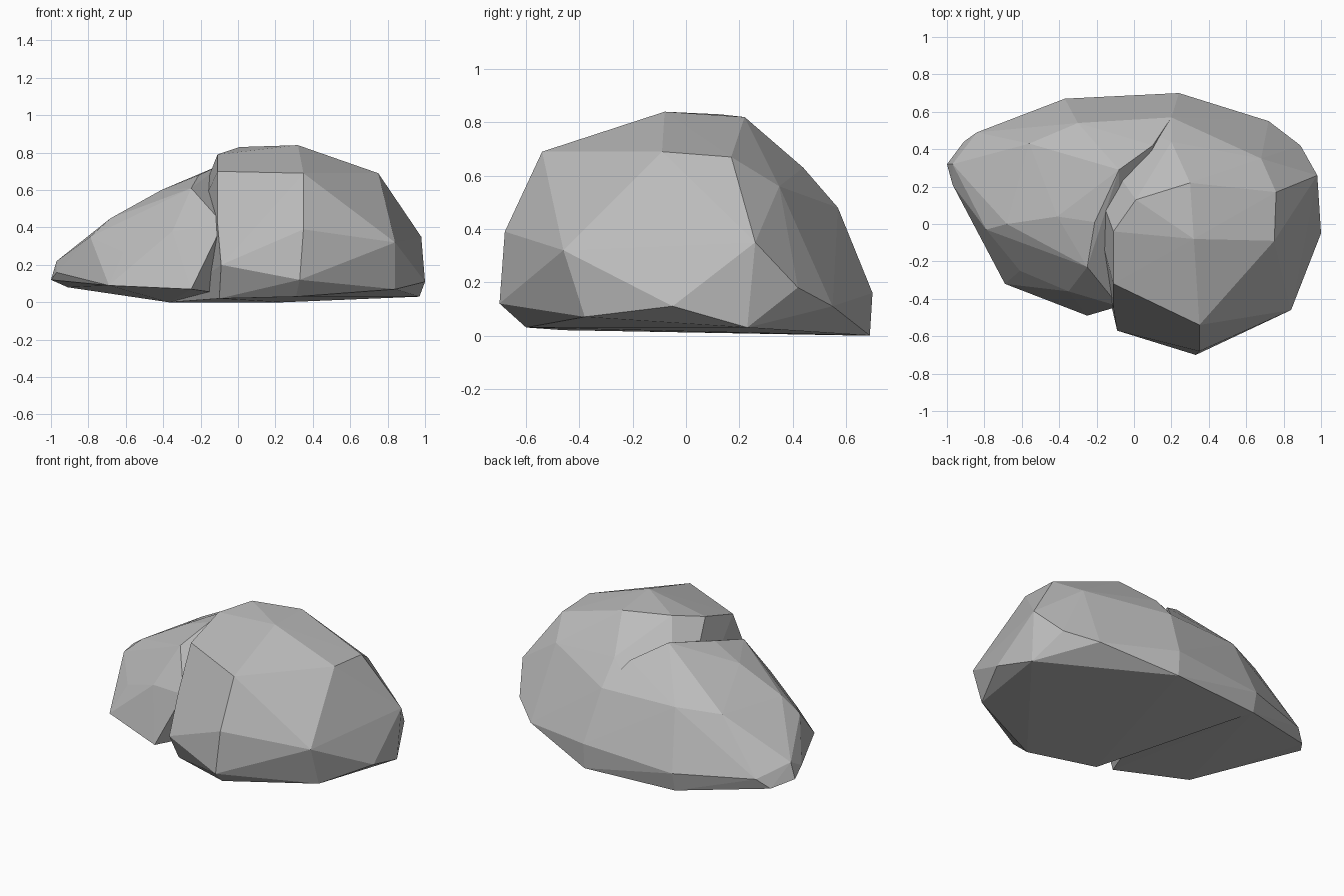
import bpy
import bmesh

if "Cube" in bpy.data.objects:
    bpy.data.objects.remove(bpy.data.objects["Cube"], do_unlink=True)

# Single stone colour
stone = bpy.data.materials.new("stone grey")
stone.use_nodes = True
stone.diffuse_color = (0.5, 0.5, 0.5, 1)
stone.node_tree.nodes["Principled BSDF"].inputs["Base Color"].default_value = stone.diffuse_color


def faceted_lump(name, corners):
    """Wrap a flat-faced convex stone around its corner points."""
    bm = bmesh.new()
    for corner in corners:
        bm.verts.new(corner)
    hull = bmesh.ops.convex_hull(bm, input=bm.verts[:])
    loose = {g for g in hull["geom_interior"] + hull["geom_unused"]
             if isinstance(g, bmesh.types.BMVert)}
    bmesh.ops.delete(bm, geom=list(loose), context="VERTS")
    bmesh.ops.recalc_face_normals(bm, faces=bm.faces[:])
    mesh = bpy.data.meshes.new(name)
    bm.to_mesh(mesh)
    bm.free()
    mesh.materials.append(stone)
    lump = bpy.data.objects.new(name, mesh)
    bpy.context.collection.objects.link(lump)
    return lump


# Corners on the back that both lumps share
back = [(.24, .7, .16), (.24, .69, 0), (.2, .57, .48), (-.37, .67, .12), (-.37, .64, 0)]

# Tall lump: crown, steep front, right-hand end, base
tall = [
    (.32, -.08, .84), (.01, .13, .83), (.3, .22, .82), (-.11, -.04, .79),
    (.35, -.54, .69), (-.11, -.32, .7), (.35, -.68, .39), (-.11, -.45, .43),
    (-.09, -.57, .2), (.33, -.7, .12), (.31, -.6, .03), (-.1, -.46, .02),
    (.75, -.09, .69), (.76, .17, .67), (.84, -.46, .32), (.84, -.38, .07),
    (.98, .26, .35), (1, -.05, .11), (.97, .23, .03), (.68, .35, .56),
    (.72, .55, .11), (.89, .42, .18), (.2, .44, .63),
]

# Low lump: sloping ridge, tapering snout, base
low = [
    (-.08, .29, .74), (-.21, .01, .68), (-.41, .04, .6), (-.25, -.23, .61),
    (-.08, -.44, .42), (-.35, -.36, .38), (-.25, -.49, .07), (-.69, -.32, .09),
    (-.61, -.25, .27), (-.68, 0, .45), (-.79, -.03, .35), (-.97, .21, .16),
    (-.97, .32, .22), (-1, .32, .12), (-.84, .49, .14), (-.91, .44, .08),
    (-.56, .43, .46), (-.3, .54, .48), (.1, .42, .63),
]

rock = faceted_lump("rock", tall + back)
shoulder = faceted_lump("rock_shoulder", low + back)

# Fuse the lumps into one closed stone
fuse = rock.modifiers.new("fuse", "BOOLEAN")
fuse.operation = "UNION"
fuse.solver = "EXACT"
fuse.object = shoulder
bpy.context.view_layer.objects.active = rock
bpy.ops.object.modifier_apply(modifier=fuse.name)
bpy.data.objects.remove(shoulder, do_unlink=True)
